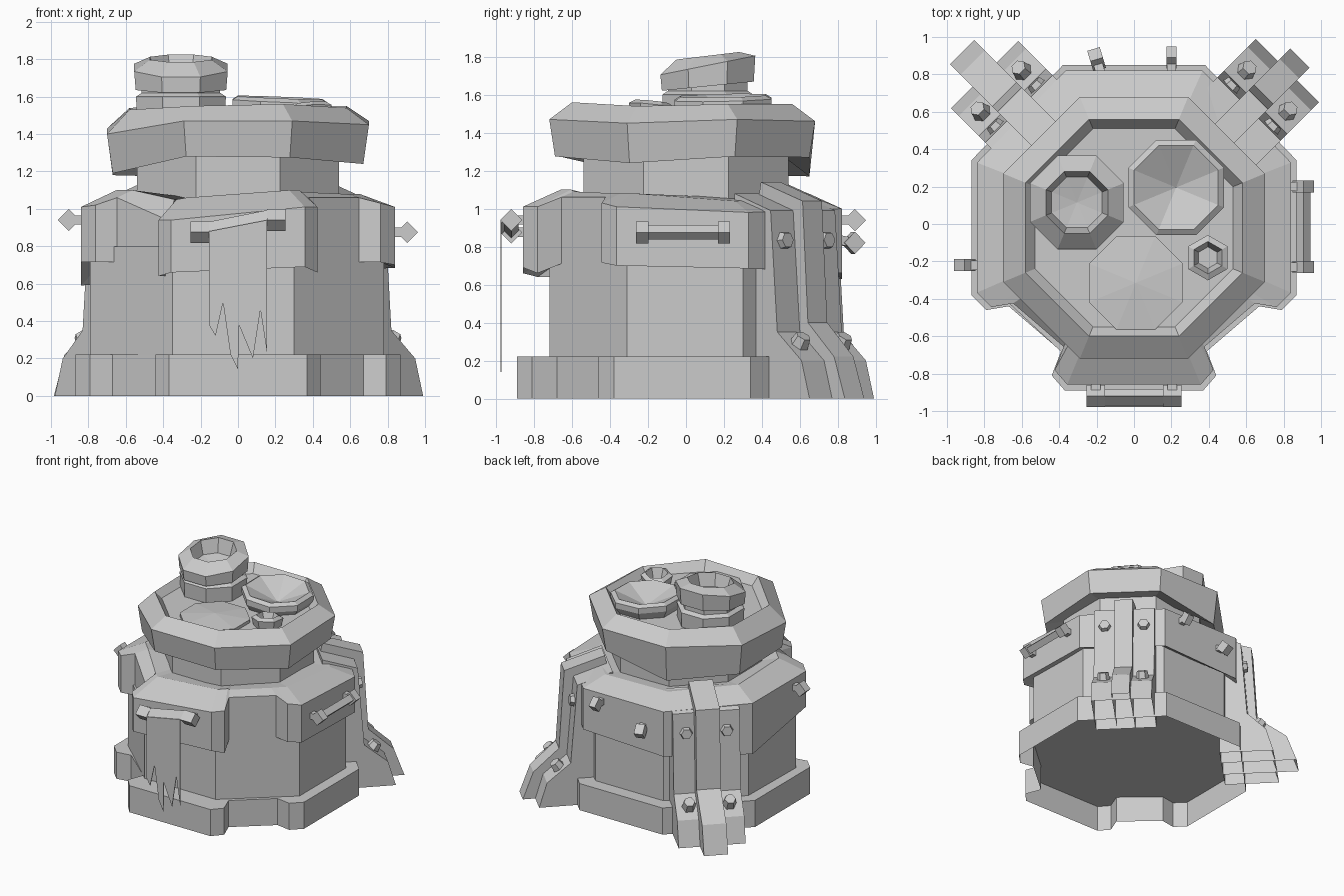
import bpy, bmesh
from math import pi, cos, sin
from mathutils import Vector

old = bpy.data.objects.get("Cube")
if old:
    bpy.data.objects.remove(old, do_unlink=True)

stone = bpy.data.materials.new("stone_grey")
stone.use_nodes = True
GREY = (0.6, 0.6, 0.6, 1)
stone.diffuse_color = GREY
stone.node_tree.nodes["Principled BSDF"].inputs["Base Color"].default_value = GREY


def loft(name, rings, cap_start=True, cap_end=True, skip=()):
    """Skin a list of equal rings; a one-point last ring becomes a fan."""
    bm = bmesh.new()
    rows = [[bm.verts.new(p) for p in r] for r in rings]
    n = len(rows[0])
    for a, b in zip(rows, rows[1:]):
        for i in range(n):
            j = (i + 1) % n
            if i in skip:
                continue
            if len(b) == 1:
                bm.faces.new((a[i], a[j], b[0]))
            else:
                bm.faces.new((a[i], a[j], b[j], b[i]))
    if cap_start:
        bm.faces.new(rows[0][::-1])
    if cap_end and len(rows[-1]) > 2:
        bm.faces.new(rows[-1])
    bmesh.ops.recalc_face_normals(bm, faces=bm.faces)
    mesh = bpy.data.meshes.new(name)
    bm.to_mesh(mesh)
    bm.free()
    mesh.materials.append(stone)
    ob = bpy.data.objects.new(name, mesh)
    bpy.context.scene.collection.objects.link(ob)
    return ob


def ngon(apothem, z, c=(0, 0), tilt=(0, 0), n=8):
    """Flat-sided polygon ring, tilted or with one height per corner."""
    if apothem == 0:
        return [Vector((c[0], c[1], z))]
    r = apothem / cos(pi / n)
    heights = z if isinstance(z, list) else [z] * n
    ring = []
    for i in range(n):
        a = (2 * i + 1) * pi / n
        x, y = r * cos(a), r * sin(a)
        ring.append(Vector((c[0] + x, c[1] + y, heights[i] + tilt[0] * x + tilt[1] * y)))
    return ring


def rod(name, p, q, r, n=4, phase=0.0, r2=None):
    """Straight prism between two points."""
    p, q = Vector(p), Vector(q)
    turn = (q - p).to_track_quat('Z', 'Y')
    rings = []
    for end, rad in ((p, r), (q, r2 or r)):
        rings.append([end + turn @ Vector((rad * cos(phase + 2 * pi * i / n),
                                           rad * sin(phase + 2 * pi * i / n), 0))
                      for i in range(n)])
    return loft(name, rings)


# Plan outline of base and collar: notched front corners, plain back corners
half = [(0.37, -0.89), (0.44, -0.81), (0.39, -0.68), (0.67, -0.44),
        (0.79, -0.46), (0.87, -0.38), (0.87, 0.34), (0.38, 0.85)]
outline = half + [(-x, y) for x, y in reversed(half)]


def plan(scale, zs):
    return [Vector((x * scale, y * scale, z)) for (x, y), z in zip(outline, zs)]


def octagon_plan(apothem, zs):
    """Outline points pulled radially onto a clean octagon."""
    ring = []
    for (x, y), z in zip(outline, zs):
        reach = max(x * cos(k * pi / 4) + y * sin(k * pi / 4) for k in range(8))
        ring.append(Vector((x * apothem / reach, y * apothem / reach, z)))
    return ring


# Base plinth, hollow underneath, with its top as the floor
loft("base_plinth", [plan(1, [0] * 16), plan(1, [0.22] * 16)], False)

# Main wall
wall = [(0.3, -0.72), (0.78, -0.31), (0.78, 0.3), (0.31, 0.74),
        (-0.31, 0.74), (-0.78, 0.3), (-0.79, -0.31), (-0.35, -0.72)]
loft("main_wall", [[Vector((x, y, z)) for x, y in wall] for z in (0.22, 0.8)], False)

# Uneven collar around the wall
low = [0.69, 0.66, 0.71, 0.715, 0.715, 0.7, 0.685, 0.66,
       0.63, 0.59, 0.715, 0.715, 0.715, 0.64, 0.64, 0.66]
high = [1.01, 1.01, 1.06, 1.06, 1.03, 1.01, 0.98, 1.0,
        1.0, 1.01, 1.01, 1.02, 1.06, 0.94, 0.94, 0.94]
crest = [1.1, 1.1, 1.09, 1.08, 1.08, 1.08, 1.04, 1.07,
         1.08, 1.09, 1.1, 1.1, 1.1, 1.05, 1.05, 1.06]
loft("collar", [octagon_plan(0.7, [0.74] * 16), plan(0.965, low), plan(0.965, high),
                octagon_plan(0.66, crest), octagon_plan(0.5, [1.06] * 16)], False, False)

# Neck and uneven rim with sunken floor
loft("neck", [ngon(0.54, 1.0), ngon(0.54, 1.36)])
mid = (0, -0.02)
under = [1.275, 1.27, 1.17, 1.18, 1.19, 1.28, 1.275, 1.24]
brow = [1.47, 1.46, 1.46, 1.43, 1.4, 1.47, 1.47, 1.45]
lip = [1.55, 1.55, 1.55, 1.54, 1.53, 1.55, 1.56, 1.54]
loft("rim", [ngon(0.5, 1.3, mid), ngon(0.67, under, mid), ngon(0.7, brow, mid),
             ngon(0.58, lip, mid), ngon(0.53, 1.48, mid)], False)


# Pots standing in the rim
def pot(name, c, profile, n=8):
    loft(name, [ngon(a, z, c, t, n) for a, z, t in profile])


flat = (0, 0)
tall = (-0.305, 0.115)
pot("tall_pot_body", tall, [(0.235, 1.45, flat), (0.24, 1.6, flat),
                            (0.21, 1.62, flat), (0.21, 1.68, flat)])
pot("tall_pot_head", tall, [(0.242, 1.645, (0, 0.1)), (0.25, 1.755, (0, 0.2)),
                            (0.165, 1.805, (0, 0.12)), (0.135, 1.7, (0, 0.1)),
                            (0, 1.68, flat)])
lean = (-0.04, 0.02)
pot("open_pot", (0.225, 0.195), [(0.21, 1.45, flat), (0.255, 1.53, lean),
                                 (0.255, 1.575, lean), (0.225, 1.595, lean),
                                 (0, 1.485, flat)])
pot("low_pot", (0.01, -0.315), [(0.25, 1.45, flat), (0.25, 1.505, flat), (0, 1.53, flat)])
pot("small_pot", (0.395, -0.18), [(0.085, 1.45, flat), (0.105, 1.545, (0.05, -0.1)),
                                  (0.075, 1.565, (0.05, -0.1)), (0.05, 1.49, flat)], 6)


# Pegs: square stem plus diamond head, pointing along an outward direction
def peg(name, p, out, width):
    p, out = Vector(p), Vector(out).normalized()
    side = out.cross(Vector((0, 0, 1))).normalized() * width / 2
    rod(name + "_stem", p - out * 0.1, p, 0.035, 4, pi / 4)
    rod(name + "_head", p - side, p + side, 0.058)


# Front handle, side handle and loose pegs
peg("front_peg_a", (-0.205, -0.92, 0.875), (0, -1, 0), 0.1)
peg("front_peg_b", (0.205, -0.92, 0.94), (0, -1, 0), 0.1)
rod("front_bar", (-0.2, -0.92, 0.875), (0.2, -0.92, 0.955), 0.038)
for y in (-0.23, 0.2):
    peg("side_peg", (0.905, y, 0.875), (1, 0, 0), 0.065)
rod("side_bar", (0.905, -0.23, 0.875), (0.905, 0.2, 0.875), 0.038)
peg("left_peg", (-0.905, -0.22, 0.94), (-1, 0, 0), 0.065)
peg("back_peg_straight", (0.2, 0.89, 0.94), (0, 1, 0), 0.055)
peg("back_peg_bent", (-0.2, 0.88, 0.82), (-0.3, 1, -0.2), 0.07)

# Torn banner hanging from the front bar
banner = [(-0.155, 0.88), (-0.155, 0.38), (-0.12, 0.32), (-0.08, 0.5), (-0.04, 0.22),
          (0, 0.14), (0.005, 0.38), (0.08, 0.2), (0.12, 0.46), (0.155, 0.23), (0.155, 0.94)]
loft("torn_banner", [[Vector((x, y, z)) for x, z in banner] for y in (-0.978, -0.972)])
loft("banner_fold", [[Vector((x, y, z + 0.2 * x)) for y, z in
                      ((-0.978, 0.9), (-0.92, 0.962), (-0.92, 0.955), (-0.972, 0.895))]
                     for x in (-0.155, 0.155)])

# Buttresses on the back corners: wide plate, middle rib and bolts, open underneath
OPEN_EDGES = (0, 6)
for tag, sx, foot, tip, w_plate, w_rib in (("left", 1, 1.16, 1.255, 0.24, 0.072),
                                           ("right", -1, 1.13, 1.3, 0.255, 0.092)):
    out = Vector((sx, 1, 0)).normalized()
    side = Vector((sx, -1, 0)).normalized()

    def place(r, s, z):
        return out * r + side * s + Vector((0, 0, z))

    plate = [(0.7, 0), (foot, 0), (foot - 0.06, 0.2), (0.92, 0.35),
             (0.87, 0.99), (0.6, 1.08), (0.6, 1.0), (0.7, 0.225)]
    rib = [(0.7, 0), (tip, 0), (tip - 0.08, 0.22), (0.98, 0.4),
           (0.94, 1.04), (0.63, 1.14), (0.6, 1.0), (0.7, 0.225)]
    for part, shape, w in (("plate", plate, w_plate), ("rib", rib, w_rib)):
        loft(f"{tag}_buttress_{part}", [[place(r, s, z) for r, z in shape] for s in (-w, w)],
             skip=OPEN_EDGES)
    for s in (-0.155, 0.155):
        rod(f"{tag}_upper_bolt", place(0.85, s, 0.83), place(0.915, s, 0.835), 0.057, 6, 0, 0.042)
        rod(f"{tag}_lower_bolt", place(0.98, s, 0.26), place(1.03, s, 0.33), 0.057, 6, 0, 0.042)
